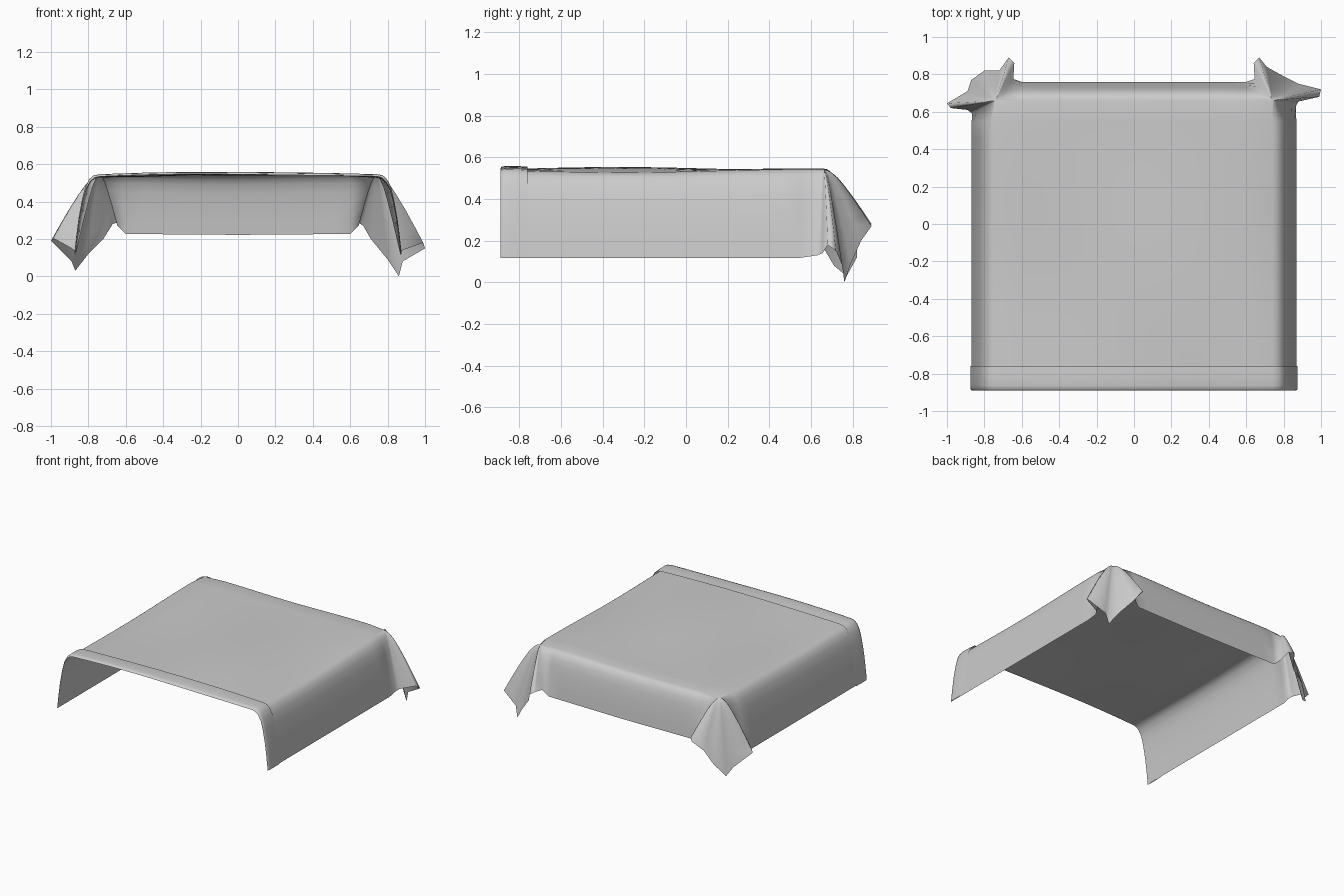
import bpy, bmesh, math
from mathutils import Vector

if "Cube" in bpy.data.objects:
    bpy.data.objects.remove(bpy.data.objects["Cube"])

FRONT, BACK, HALF = -0.89, 0.66, 0.74        # flat top area
OUT = (0, .2, .38, .55, .68, .82, .92, 1)    # outward travel down a skirt
DROP = (0, .015, .06, .15, .3, .53, .77, 1)  # downward travel down a skirt


def top_point(x, y):
    wave = 0.008 * math.sin(4.5 * x + 1.1 + y) * math.cos(3.5 * y + 1.2)
    crown = 0.012 * (1 - (x / HALF) ** 2)
    return Vector((x, y, 0.534 + wave + crown))


def span(a, b, n):
    return [a + (b - a) * i / n for i in range(n + 1)]


def column(top, hem, loose=0.0):
    """Points from the table edge down to the hem; loose folds hang straighter."""
    hem = Vector(hem)
    pts = []
    for o, d in zip(OUT, DROP):
        o = o + (d * 0.85 + o * 0.15 - o) * loose
        p = top.lerp(hem, o)
        p.z = top.z + (hem.z - top.z) * d
        pts.append(p)
    return pts


def side_column(s, y):
    return column(top_point(s * HALF, y), (s * 0.868, y, 0.118))


def add_patch(bm, rows):
    grid = [[bm.verts.new(p) for p in row] for row in rows]
    for r0, r1 in zip(grid, grid[1:]):
        for a, b, c, d in zip(r0, r0[1:], r1[1:], r1):
            bm.faces.new((a, b, c, d))


def make_object(name, patches):
    bm = bmesh.new()
    for rows in patches:
        add_patch(bm, rows)
    bmesh.ops.remove_doubles(bm, verts=bm.verts, dist=0.0005)
    bmesh.ops.recalc_face_normals(bm, faces=bm.faces)
    if sum(f.normal.z * f.calc_area() for f in bm.faces) < 0:
        bmesh.ops.reverse_faces(bm, faces=bm.faces)
    for f in bm.faces:
        f.smooth = True
    me = bpy.data.meshes.new(name)
    bm.to_mesh(me)
    bm.free()
    ob = bpy.data.objects.new(name, me)
    bpy.context.collection.objects.link(ob)
    return ob


# Hem points of the bunched corners, from the side hem round to the back hem
right_corner = [(.865, .63, .13), (.88, .655, .14), (.99, .68, .18), (1.0, .72, .15),
                (.88, .75, .08), (.86, .76, .0), (.80, .79, .09), (.71, .84, .2),
                (.67, .89, .27), (.64, .86, .29), (.645, .775, .27)]
left_corner = [(-.865, .59, .13), (-.89, .61, .15), (-.98, .62, .2), (-1.0, .645, .19),
               (-.89, .71, .08), (-.87, .77, .03), (-.80, .82, .12), (-.72, .82, .2),
               (-.67, .89, .28), (-.64, .86, .29), (-.645, .775, .27)]

# Blanket: flat top plus one skirt running right side, back, left side
ys = span(FRONT, 0.55, 16)
xs = span(-0.6, 0.6, 14)
top = [[top_point(x, y) for x in [-HALF] + xs + [HALF]] for y in ys + [BACK]]

skirt = [side_column(1, y) for y in ys]
skirt += [column(top_point(HALF, BACK), p, 0.75) for p in right_corner]
skirt += [column(top_point(x, BACK), (x, 0.76, 0.222 + 0.008 * abs(x)))
          for x in reversed(xs)]
skirt += [column(top_point(-HALF, BACK), p, 0.75) for p in reversed(left_corner)]
skirt += [side_column(-1, y) for y in reversed(ys)]
make_object("blanket", [top, skirt])


# Turned-back hem: doubled strip lying over the open front end
def arch(y, lift):
    left = side_column(-1, y)[::-1]
    right = side_column(1, y)
    pts = left + [top_point(x, y) for x in xs] + right
    for p in pts:
        up = max(0.0, min(1.0, (p.z - 0.42) / 0.1))
        p.z += lift * up
        if abs(p.x) > 0.75:
            p.x += math.copysign(lift * 0.6, p.x)
    return pts


make_object("turned_back_hem", [[arch(FRONT, 0), arch(-0.885, 0.008),
                                 arch(-0.865, 0.012), arch(-0.81, 0.012),
                                 arch(-0.76, 0.009)]])
